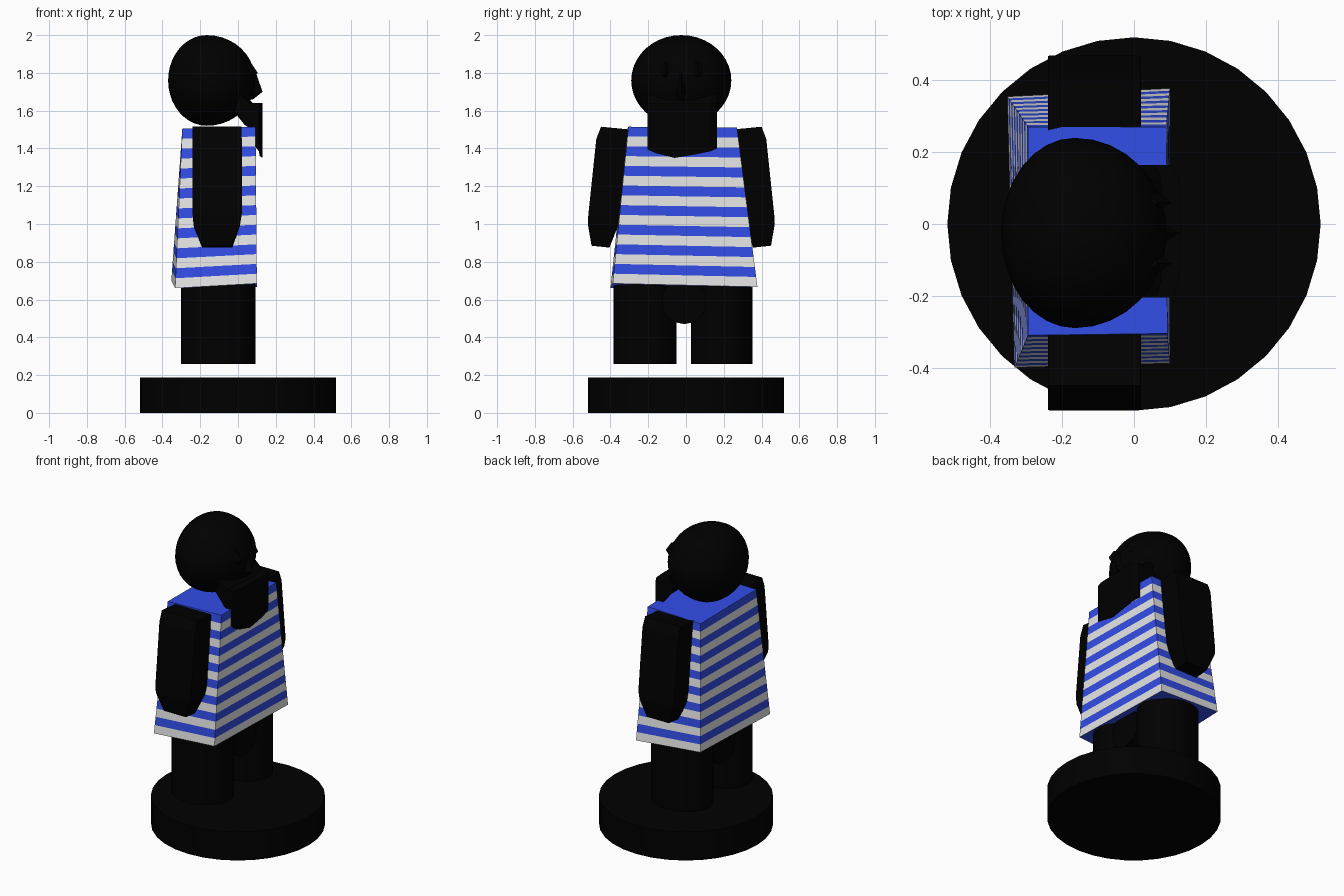
import bpy, bmesh, math
from mathutils import Vector, Matrix

if "Cube" in bpy.data.objects:
    bpy.data.objects.remove(bpy.data.objects["Cube"], do_unlink=True)


def material(name, rgb):
    m = bpy.data.materials.new(name)
    m.use_nodes = True
    m.diffuse_color = (*rgb, 1)
    m.node_tree.nodes["Principled BSDF"].inputs["Base Color"].default_value = (*rgb, 1)
    return m


BLACK = material("black", (0, 0, 0))
BLUE = material("blue", (0.032, 0.075, 0.8))
WHITE = material("off white", (0.8, 0.8, 0.8))
MID_Y = -0.025  # the figure's plane of symmetry


def finish(name, bm, mats=(BLACK,), smooth=False):
    bmesh.ops.recalc_face_normals(bm, faces=bm.faces)
    me = bpy.data.meshes.new(name)
    bm.to_mesh(me)
    bm.free()
    for m in mats:
        me.materials.append(m)
    ob = bpy.data.objects.new(name, me)
    bpy.context.collection.objects.link(ob)
    if smooth:
        bpy.ops.object.select_all(action="DESELECT")
        ob.select_set(True)
        bpy.context.view_layer.objects.active = ob
        bpy.ops.object.shade_smooth_by_angle(angle=math.radians(40))
    return ob


def loft(rings):
    """Skin a stack of equal-sized point rings and cap both ends."""
    bm = bmesh.new()
    vs = [[bm.verts.new(p) for p in ring] for ring in rings]
    n = len(vs[0])
    for lo, hi in zip(vs, vs[1:]):
        for i in range(n):
            j = (i + 1) % n
            bm.faces.new((lo[i], lo[j], hi[j], hi[i]))
    bm.faces.new(vs[0][::-1])
    bm.faces.new(vs[-1])
    return bm


def cylinder(name, center, size, segments=32, turn=Matrix()):
    bm = bmesh.new()
    bmesh.ops.create_cone(bm, cap_ends=True, segments=segments, radius1=0.5,
                          radius2=0.5, depth=1)
    bmesh.ops.transform(bm, matrix=turn, verts=bm.verts)
    bmesh.ops.scale(bm, vec=size, verts=bm.verts)
    bmesh.ops.translate(bm, vec=center, verts=bm.verts)
    return finish(name, bm, smooth=True)


def face_ridge(name, y, back, levels):
    """Wedge on the face; levels are (height, tip x, half width)."""
    finish(name, loft([[(back, y - w, z), (tip, y, z), (back, y + w, z)]
                       for z, tip, w in levels]))


# Stand, legs and hips
cylinder("stand", (0, 0, 0.094), (1.04, 1.04, 0.188))
for side, y, width in (("right", -0.217, 0.335), ("left", 0.19, 0.325)):
    cylinder(side + "_leg", (-0.105, y, 0.475), (0.395, width, 0.43))
cylinder("hips", (-0.105, -0.01, 0.59), (0.33, 0.24, 0.24), 16,
         Matrix.Rotation(math.pi / 2, 4, "Y"))

# Striped shirt: slightly uneven tapered box, cut into level bands
hem = [Vector(p) for p in ((0.10, -0.388, 0.685), (0.10, 0.378, 0.667),
                           (-0.353, 0.355, 0.70), (-0.333, -0.40, 0.66))]
collar = [Vector(p) for p in ((0.093, -0.305, 1.515), (0.09, 0.27, 1.51),
                              (-0.295, 0.27, 1.50), (-0.295, -0.31, 1.505))]
BANDS = 16
bm = loft([[a.lerp(b, k / BANDS) for a, b in zip(hem, collar)]
           for k in range(BANDS + 1)])
bm.faces.ensure_lookup_table()
for i, f in enumerate(bm.faces):
    f.material_index = 1 if i < BANDS * 4 and (i // 4) % 2 == 0 else 0
finish("striped_shirt", bm, (BLUE, WHITE))

# Arms: blocky sleeves narrowing to the hands, one ring per height
arm_rings = (  # back x, front x, inner y, outer y, inner z, outer z
    (-0.19, -0.03, 0.38, 0.475, 0.875, 0.885),
    (-0.235, 0.01, 0.335, 0.495, 0.99, 1.0),
    (-0.24, 0.02, 0.32, 0.492, 1.05, 1.05),
    (-0.24, 0.02, 0.27, 0.45, 1.44, 1.45),
    (-0.24, 0.018, 0.27, 0.425, 1.50, 1.515))
for side, s in (("right", -1), ("left", 1)):
    rings = [[(xb, MID_Y + s * yi, zi), (xf, MID_Y + s * yi, zi),
              (xf, MID_Y + s * yo, zo), (xb, MID_Y + s * yo, zo)]
             for xb, xf, yi, yo, zi, zo in arm_rings]
    finish(side + "_arm", loft(rings))

# Head: ball drawn out toward the face
bm = bmesh.new()
bmesh.ops.create_uvsphere(bm, u_segments=32, v_segments=20, radius=1)
bmesh.ops.scale(bm, vec=(0.205, 0.265, 0.24), verts=bm.verts)
for v in bm.verts:
    if v.co.x > 0:
        v.co.x *= 1.25
bmesh.ops.translate(bm, vec=(-0.165, MID_Y, 1.76), verts=bm.verts)
finish("head", bm, smooth=True)

# Eyes and nose
for side, s in (("right", -1), ("left", 1)):
    face_ridge(side + "_eye", MID_Y + s * 0.085, 0.02,
               ((1.775, 0.085, 0.045), (1.80, 0.105, 0.055), (1.86, 0.065, 0.04)))
face_ridge("nose", MID_Y, 0.03,
           ((1.66, 0.08, 0.05), (1.70, 0.13, 0.055), (1.80, 0.095, 0.025)))

# Beard: slab hanging from the jaw, its lower edge dipping in the middle
side_profile = ((0.03, 1.685), (0.08, 1.64), (0.13, 1.64), (0.13, 1.35),
                (0.115, 1.36), (0.095, 1.50), (0.06, 1.525), (0.0, 1.60))
beard = []
for y, pull, lift in ((-0.205, 0.02, 0.045), (-0.16, 0.005, 0.025), (-0.06, 0, 0),
                      (0.06, 0, 0.02), (0.13, 0.005, 0.035), (0.165, 0.025, 0.05)):
    beard.append([(x - pull, y, z + (lift if z < 1.45 else 0))
                  for x, z in side_profile])
finish("beard", loft(beard))
